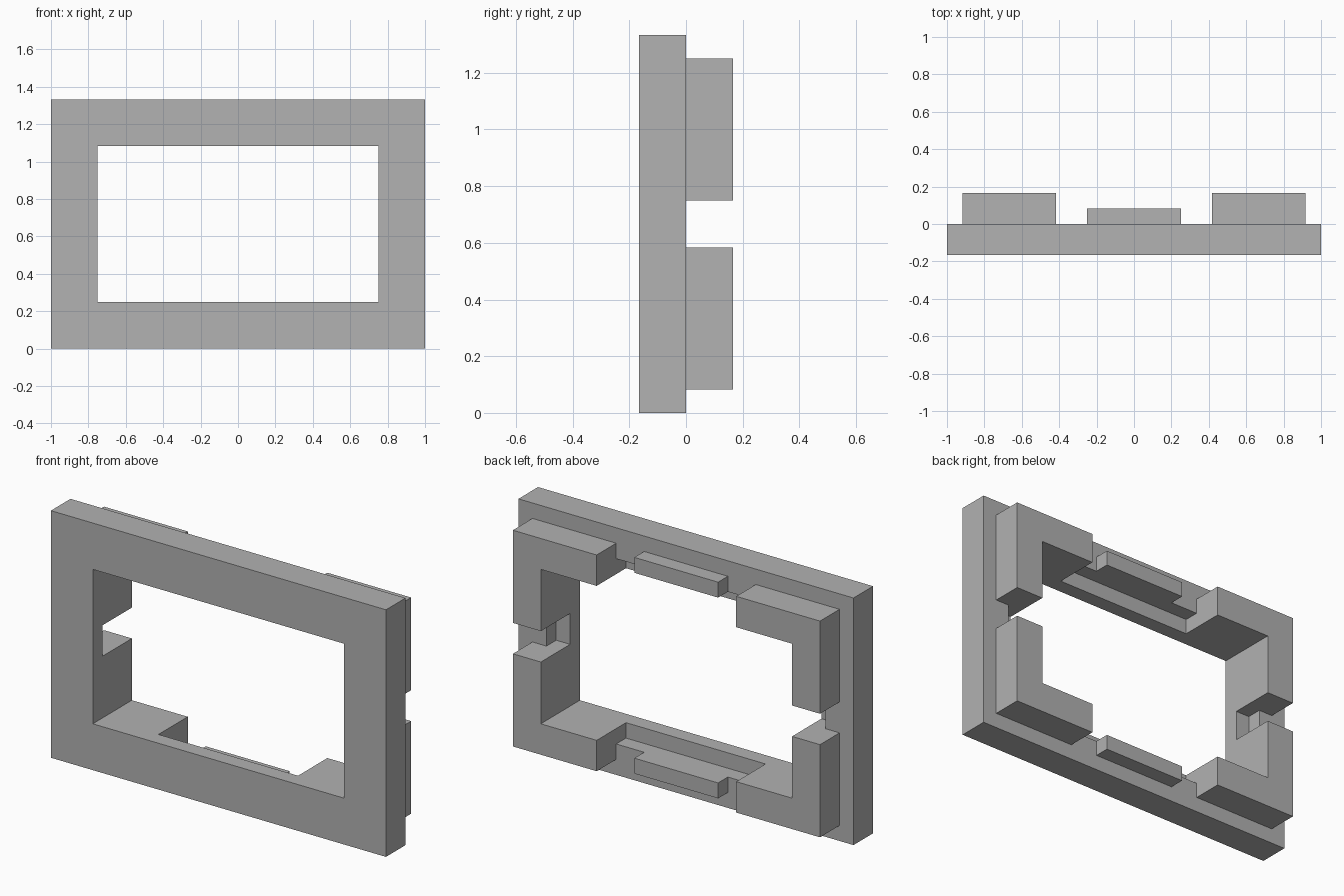
import bpy, bmesh

U = 1 / 12   # module of the design
MID = 8      # mid height, in modules

if "Cube" in bpy.data.objects:
    bpy.data.objects.remove(bpy.data.objects["Cube"])

grey = bpy.data.materials.new("plain grey")
grey.use_nodes = True
grey.diffuse_color = (0.445, 0.445, 0.445, 1)
grey.node_tree.nodes["Principled BSDF"].inputs["Base Color"].default_value = grey.diffuse_color


def extrude_profile(name, points, y0, y1):
    """Prism from an (x, z) outline about the centre, running y0 to y1 in modules."""
    bm = bmesh.new()
    face = bm.faces.new([bm.verts.new((x * U, y0 * U, (z + MID) * U)) for x, z in points])
    grown = bmesh.ops.extrude_face_region(bm, geom=[face])["geom"]
    moved = [v for v in grown if isinstance(v, bmesh.types.BMVert)]
    bmesh.ops.translate(bm, verts=moved, vec=(0, (y1 - y0) * U, 0))
    bmesh.ops.recalc_face_normals(bm, faces=bm.faces)
    mesh = bpy.data.meshes.new(name)
    bm.to_mesh(mesh)
    bm.free()
    mesh.materials.append(grey)
    obj = bpy.data.objects.new(name, mesh)
    bpy.context.collection.objects.link(obj)
    return obj


def block(name, x, z, y0, y1, lift=0):
    """Box with half sizes x and z."""
    return extrude_profile(name, [(-x, lift - z), (x, lift - z), (x, lift + z), (-x, lift + z)], y0, y1)


def cut(obj, cutter):
    """Subtract the cutter, then discard it."""
    mod = obj.modifiers.new("cut", "BOOLEAN")
    mod.operation = "DIFFERENCE"
    mod.solver = "EXACT"
    mod.object = cutter
    bpy.context.view_layer.objects.active = obj
    bpy.ops.object.modifier_apply(modifier=mod.name)
    bpy.data.objects.remove(cutter)


# Front plate: window opening, then recesses in the rear inner edges
plate = block("front_plate", 12, 8, -2, 0)
cut(plate, block("window_cutter", 9, 5, -3, 1))
cut(plate, block("long_recess_cutter", 5, 6, -1, 1))
cut(plate, block("side_recess_cutter", 10, 1, -1, 1))

# Rear L-shaped corner blocks
corner = [(5, 7), (11, 7), (11, 1), (9, 1), (9, 5), (5, 5)]
for sx, side in ((1, "left"), (-1, "right")):
    for sz, level in ((1, "upper"), (-1, "lower")):
        extrude_profile(f"{level}_{side}_corner", [(x * sx, z * sz) for x, z in corner], 0, 2)

# Thin rear tabs between the corners
for sz, level in ((1, "upper"), (-1, "lower")):
    block(f"{level}_tab", 3, 0.5, 0, 1, lift=6.5 * sz)
